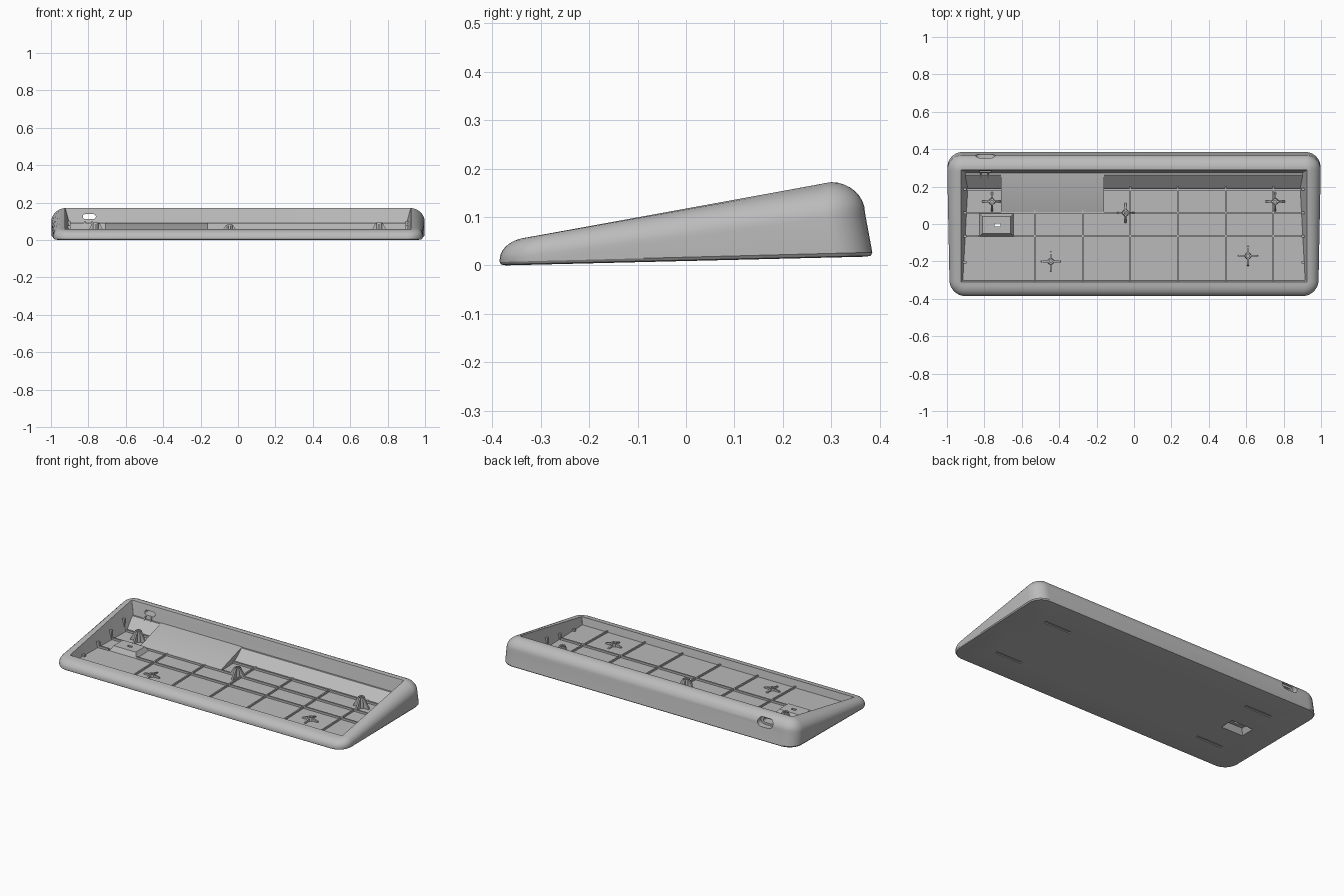
import bpy, bmesh, math
from mathutils import Vector

if "Cube" in bpy.data.objects:
    bpy.data.objects.remove(bpy.data.objects["Cube"])

grey = bpy.data.materials.new("plain_grey")
grey.use_nodes = True
grey.diffuse_color = (0.5, 0.5, 0.5, 1)
grey.node_tree.nodes["Principled BSDF"].inputs["Base Color"].default_value = (0.5, 0.5, 0.5, 1)


def floor_z(y):
    return 0.0225 + 0.024 * y


def top_z(y):
    return 0.117 + 0.184 * y


def finish(name, bm):
    bmesh.ops.recalc_face_normals(bm, faces=bm.faces)
    mesh = bpy.data.meshes.new(name)
    bm.to_mesh(mesh)
    bm.free()
    mesh.materials.append(grey)
    ob = bpy.data.objects.new(name, mesh)
    bpy.context.collection.objects.link(ob)
    return ob


def loft(name, rings, closed=False):
    """Skin equal-length rings of points, capping the ends unless closed."""
    bm = bmesh.new()
    loops = [[bm.verts.new(p) for p in ring] for ring in rings]
    pairs = list(zip(loops, loops[1:])) + ([(loops[-1], loops[0])] if closed else [])
    for a, b in pairs:
        for i in range(len(a)):
            j = (i + 1) % len(a)
            bm.faces.new((a[i], a[j], b[j], b[i]))
    if not closed:
        bm.faces.new(loops[0])
        bm.faces.new(loops[-1])
    return finish(name, bm)


def rect(x0, x1, y0, y1, z):
    return [(x0, y0, z), (x1, y0, z), (x1, y1, z), (x0, y1, z)]


def block(name, x0, x1, y0, y1, z0, z1, inset=0.0):
    return loft(name, [rect(x0, x1, y0, y1, z0),
                       rect(x0 + inset, x1 - inset, y0 + inset, y1 - inset, z1)])


def side_prism(name, x0, x1, profile):
    """Extrude a (y, z) profile along x."""
    return loft(name, [[(x, y, z) for y, z in profile] for x in (x0, x1)])


def rounded_ring(hx_front, hx_back, y0, y1, zf, zb, r, steps=8):
    """Rounded rectangle on a plane that tilts from front to back."""
    pts = []
    corners = ((1, y1 - r, 0), (-1, y1 - r, 90), (-1, y0 + r, 180), (1, y0 + r, 270))
    for sx, cy, start in corners:
        for i in range(steps + 1):
            a = math.radians(start + 90 * i / steps)
            y = cy + r * math.sin(a)
            t = (y - y0) / (y1 - y0)
            hx = hx_front + (hx_back - hx_front) * t
            pts.append((sx * (hx - r) + r * math.cos(a), y, zf + (zb - zf) * t))
    return pts


def cut(target, cutter):
    mod = target.modifiers.new("cut", "BOOLEAN")
    mod.operation = "DIFFERENCE"
    mod.solver = "EXACT"
    mod.object = cutter
    bpy.context.view_layer.objects.active = target
    bpy.ops.object.modifier_apply(modifier=mod.name)


# Case shell: underside, flared wall, rounded shoulder, opening, inner wall, floor
rings = [rounded_ring(0.97, 0.983, -0.373, 0.372, 0.0, 0.018, 0.07),
         rounded_ring(0.98, 0.994, -0.382, 0.382, 0.002, 0.02, 0.08),
         rounded_ring(0.984, 0.999, -0.385, 0.385, 0.007, 0.027, 0.083)]
for i in range(9):
    a = math.radians(90 * i / 8)
    c, s = 1 - math.cos(a), math.sin(a)
    rings.append(rounded_ring(0.985 - 0.055 * c, 1.0 - 0.065 * c,
                              -0.385 + 0.065 * c, 0.37 - 0.07 * c,
                              0.012 + 0.046 * s, 0.108 + 0.064 * s, 0.083 - 0.06 * c))
rings.append(rounded_ring(0.925, 0.925, -0.31, 0.29, top_z(-0.31), top_z(0.29), 0.004))
rings.append(rounded_ring(0.915, 0.885, -0.302, 0.26, floor_z(-0.302), floor_z(0.26), 0.004))
case = loft("case_shell", rings)

# Raised switch box with a hollow underneath
switch_box = block("switch_box", -0.83, -0.64, -0.07, 0.06, 0.016, 0.05, 0.02)
hollow = block("hollow_cutter", -0.82, -0.65, -0.06, 0.05, -0.01, 0.04, 0.03)
button_hole = block("button_cutter", -0.745, -0.715, -0.013, 0.003, 0.0, 0.1)
cutters = [hollow, button_hole]
cut(case, hollow)
cut(switch_box, hollow)
cut(switch_box, button_hole)


# Cable port: wide outer pocket and narrow inner slot
def pill(name, half_w, r, y0, y1):
    rings = []
    for y in (y0, y1):
        ring = []
        for sx, start in ((1, -90), (-1, 90)):
            for i in range(9):
                a = math.radians(start + 180 * i / 8)
                ring.append((-0.795 + sx * (half_w - r) + r * math.cos(a), y,
                             0.125 + r * math.sin(a)))
        rings.append(ring)
    return loft(name, rings)


for port in (pill("pocket_cutter", 0.052, 0.026, 0.335, 0.5),
             pill("slot_cutter", 0.035, 0.0135, 0.2, 0.5)):
    cut(case, port)
    cutters.append(port)

# Foot slots in the underside
for x in (-0.71, 0.71):
    for y in (-0.21, 0.2):
        z = 0.009 + 0.024 * y
        foot = block("foot_cutter", x - 0.09, x + 0.09, y - 0.008, y + 0.008, z - 0.03, z + 0.006)
        cut(case, foot)
        cutters.append(foot)
for c in cutters:
    bpy.data.objects.remove(c)

# Sloped rear ledge and the wide ramp in front of it
side_prism("rear_ledge", -0.9, 0.9, [(0.19, 0.02), (0.19, 0.028), (0.262, 0.09), (0.29, 0.09), (0.29, 0.02)])
side_prism("ramp_panel", -0.71, -0.16, [(0.06, 0.018), (0.06, 0.03), (0.262, 0.092), (0.285, 0.092), (0.285, 0.02)])

# Floor rib grid
for y in (-0.065, 0.06, 0.185):
    for x0, x1 in ((-0.9, -0.83), (-0.64, 0.9)) if y < 0 else ((-0.9, 0.9),):
        block("long_rib", x0, x1, y - 0.005, y + 0.005, floor_z(y) - 0.006, floor_z(y) + 0.012)
for i in range(6):
    x = -0.53 + 0.255 * i
    side_prism("cross_rib", x - 0.004, x + 0.004,
               [(y, floor_z(y) + d) for y, d in ((-0.305, -0.006), (0.2, -0.006), (0.2, 0.01), (-0.305, 0.01))])

# Side wall support posts
for side in (-1, 1):
    for y in (-0.205, -0.065, 0.06, 0.185):
        xs = sorted((side * 0.895, side * 0.93))
        block("side_post", xs[0], xs[1], y - 0.007, y + 0.007, floor_z(y) - 0.006, top_z(y) - 0.05)

# Gussets under the cable port
for x in (-0.82, -0.78):
    side_prism("port_gusset", x - 0.004, x + 0.004,
               [(0.235, 0.022), (0.24, 0.07), (0.27, 0.105), (0.295, 0.105), (0.295, 0.022)])


# Screw standoffs with four tapered fins
def standoff(x, y):
    z0, z1 = floor_z(y) - 0.005, top_z(y) - 0.046
    profile = ((0.018, z0), (0.015, z1), (0.007, z1), (0.007, z0))
    tube = [[(x + r * math.cos(a), y + r * math.sin(a), z)
             for a in (math.tau * i / 16 for i in range(16))] for r, z in profile]
    loft("standoff_tube", tube, closed=True)
    for k in range(4):
        d = Vector((math.cos(k * math.pi / 2), math.sin(k * math.pi / 2), 0))
        n = Vector((-d.y, d.x, 0)) * 0.005
        base = Vector((x, y, 0))
        fin = [(0.01, z0), (0.055, z0), (0.05, z0 + 0.012), (0.02, z1 - 0.004), (0.01, z1 - 0.004)]
        loft("standoff_fin", [[base + d * r + n * s + Vector((0, 0, z)) for r, z in fin] for s in (-1, 1)])


for x, y in ((-0.76, 0.12), (0.755, 0.12), (-0.045, 0.06), (-0.445, -0.2), (0.61, -0.17)):
    standoff(x, y)

# Smooth curved surfaces while keeping edges crisp
bpy.ops.object.select_all(action="DESELECT")
for ob in (o for o in bpy.context.scene.objects if o.type == "MESH"):
    ob.select_set(True)
bpy.context.view_layer.objects.active = case
bpy.ops.object.shade_smooth_by_angle(angle=math.radians(30))
